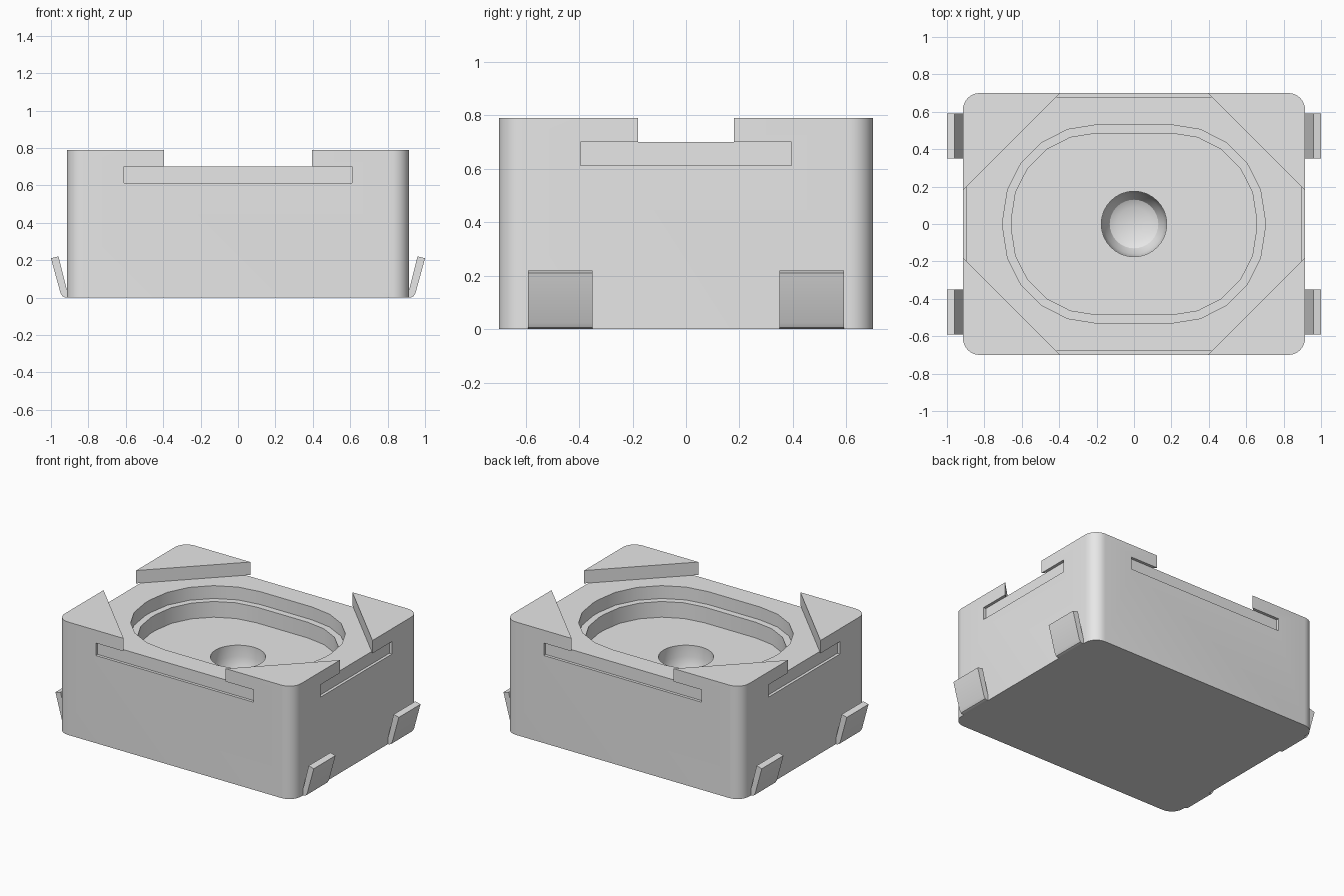
import bpy, bmesh, math

if "Cube" in bpy.data.objects:
    bpy.data.objects.remove(bpy.data.objects["Cube"])

mat = bpy.data.materials.new("light_grey")
mat.diffuse_color = (0.8, 0.8, 0.8, 1)
mat.use_nodes = True
mat.node_tree.nodes["Principled BSDF"].inputs["Base Color"].default_value = mat.diffuse_color


def rounded_rect(hx, hy, r, n):
    pts = []
    for k, (sx, sy) in enumerate([(1, 1), (-1, 1), (-1, -1), (1, -1)]):
        for i in range(n + 1):
            a = math.pi / 2 * (k + i / n)
            pts.append((sx * (hx - r) + r * math.cos(a), sy * (hy - r) + r * math.sin(a)))
    return pts


def loft(name, sections):
    """Closed solid through (outline, z) sections, listed bottom to top."""
    bm = bmesh.new()
    rings = [[bm.verts.new((x, y, z)) for x, y in pts] for pts, z in sections]
    n = len(rings[0])
    for a, b in zip(rings, rings[1:]):
        for i in range(n):
            j = (i + 1) % n
            bm.faces.new((a[i], a[j], b[j], b[i]))
    bm.faces.new(rings[0][::-1])
    bm.faces.new(rings[-1])
    bmesh.ops.recalc_face_normals(bm, faces=bm.faces)
    me = bpy.data.meshes.new(name)
    bm.to_mesh(me)
    bm.free()
    ob = bpy.data.objects.new(name, me)
    bpy.context.collection.objects.link(ob)
    me.materials.append(mat)
    return ob


def rect(x0, x1, y0, y1):
    return [(x0, y0), (x1, y0), (x1, y1), (x0, y1)]


def circle(r, n=32):
    return [(r * math.cos(2 * math.pi * i / n), r * math.sin(2 * math.pi * i / n)) for i in range(n)]


def smooth(ob):
    bpy.ops.object.select_all(action='DESELECT')
    ob.select_set(True)
    bpy.context.view_layer.objects.active = ob
    bpy.ops.object.shade_smooth_by_angle(angle=math.radians(30))


# housing block
housing = loft("housing", [(rounded_rect(0.915, 0.70, 0.09, 8), z) for z in (0, 0.79)])
cutters = []

# octagonal cut that leaves four raised triangular corners
d, e = 1.095, 1.3
octagon = [(e, d - e), (d - e, e), (e - d, e), (-e, d - e), (-e, e - d), (e - d, -e), (d - e, -e), (e, e - d)]
octagon = [(x, y) for x, y in [(1.0, 0.095), (0.295, 0.8), (-0.295, 0.8), (-1.0, 0.095),
                               (-1.0, -0.095), (-0.295, -0.8), (0.295, -0.8), (1.0, -0.095)]]
cutters.append(loft("top_cutter", [(octagon, 0.70), (octagon, 0.9)]))

# shallow slots in the four sides
for s in (-1, 1):
    ys = sorted((s * 0.68, s * 0.8))
    xs = sorted((s * 0.895, s * 1.0))
    for r in (rect(-0.61, 0.61, *ys), rect(*xs, -0.395, 0.395)):
        cutters.append(loft("slot_cutter", [(r, 0.613), (r, 0.70)]))

# stepped oval well
outer = rounded_rect(0.70, 0.53, 0.50, 5)
inner = rounded_rect(0.655, 0.485, 0.455, 5)
cutters.append(loft("well_cutter", [(outer, 0.61), (outer, 0.85)]))
cutters.append(loft("floor_cutter", [(inner, 0.50), (inner, 0.80)]))

# tapered centre hole
cutters.append(loft("hole_cutter", [(circle(0.09), 0.28), (circle(0.13), 0.30), (circle(0.16), 0.35),
                                    (circle(0.175), 0.42), (circle(0.175), 0.75)]))

for c in cutters:
    c.hide_render = True
    m = housing.modifiers.new("cut", 'BOOLEAN')
    m.operation = 'DIFFERENCE'
    m.solver = 'EXACT'
    m.object = c
bpy.context.view_layer.update()
dg = bpy.context.evaluated_depsgraph_get()
result = bpy.data.meshes.new_from_object(housing.evaluated_get(dg))
housing.modifiers.clear()
housing.data = result
for c in cutters:
    bpy.data.objects.remove(c)
smooth(housing)

# bent metal tabs at the foot of both ends
tab = [(0.90, 0.0), (0.922, 0.0), (0.938, 0.006), (0.949, 0.024), (1.0, 0.21), (0.96, 0.22), (0.915, 0.04), (0.90, 0.03)]
for sx, side in ((-1, "left"), (1, "right")):
    for sy, end in ((-1, "front"), (1, "back")):
        ob = loft(f"{end}_{side}_tab", [(tab, 0.35), (tab, 0.59)])
        # the profile is drawn in x-z and extruded along y
        for v in ob.data.vertices:
            x, z, y = v.co
            v.co = (sx * x, sy * y, z)
        bm = bmesh.new()
        bm.from_mesh(ob.data)
        bmesh.ops.recalc_face_normals(bm, faces=bm.faces)
        bm.to_mesh(ob.data)
        bm.free()
        smooth(ob)
